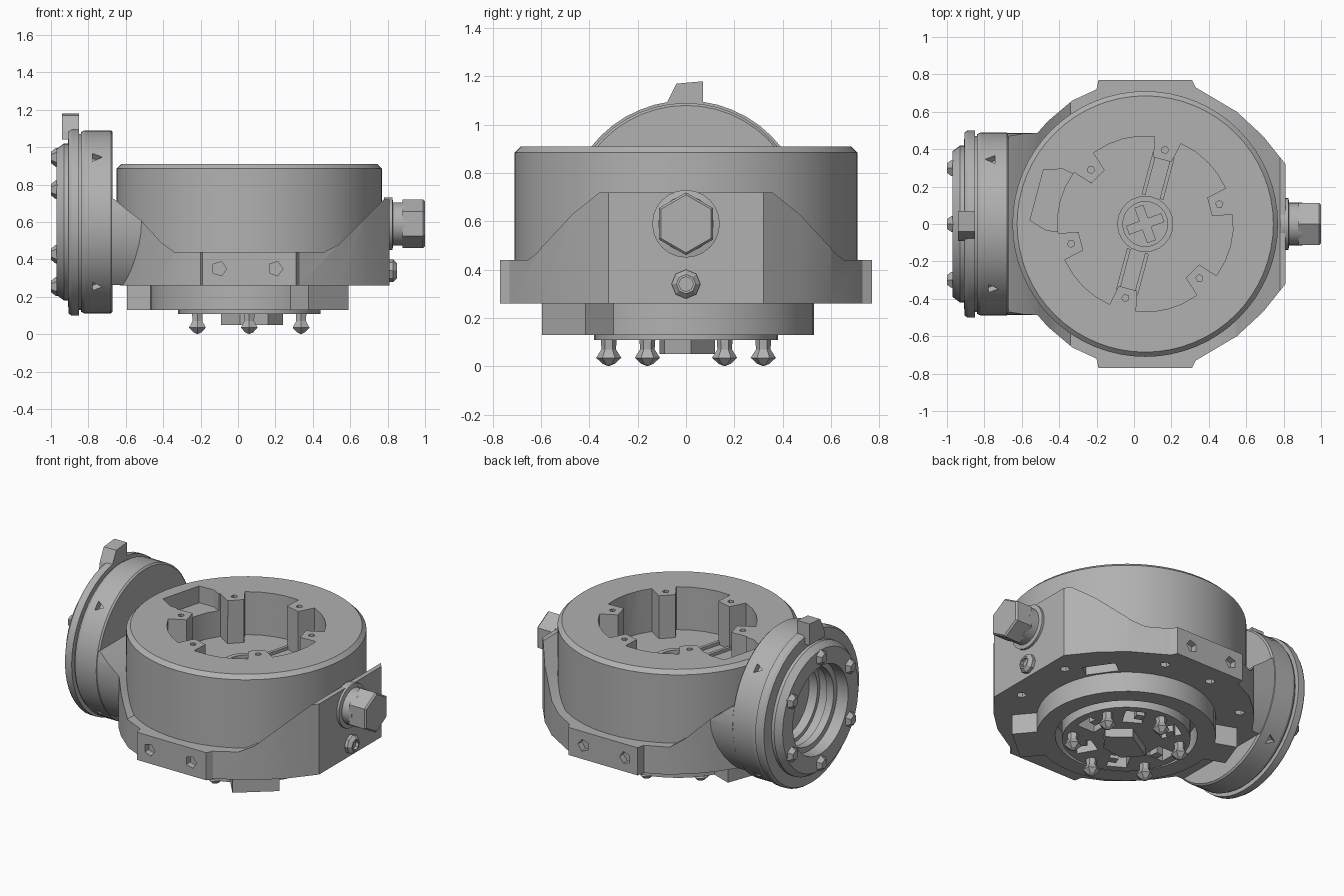
import bpy, bmesh, math
from mathutils import Matrix, Vector

cube = bpy.data.objects.get("Cube")
if cube:
    bpy.data.objects.remove(cube)

metal = bpy.data.materials.new("grey_metal")
metal.use_nodes = True
grey = (0.44, 0.44, 0.44, 1)
metal.diffuse_color = grey
metal.node_tree.nodes["Principled BSDF"].inputs["Base Color"].default_value = grey

CX = 0.06                      # drum axis
RING_Z = 0.6                   # side ring axis
TO_X = Matrix.Rotation(math.pi / 2, 4, 'Y')
TO_Y = Matrix.Rotation(math.pi / 2, 4, 'X')


def finish(name, bm, matrix):
    bmesh.ops.remove_doubles(bm, verts=bm.verts, dist=0.0001)
    bmesh.ops.transform(bm, matrix=matrix, verts=bm.verts)
    bmesh.ops.recalc_face_normals(bm, faces=bm.faces)
    mesh = bpy.data.meshes.new(name)
    bm.to_mesh(mesh)
    bm.free()
    mesh.materials.append(metal)
    obj = bpy.data.objects.new(name, mesh)
    bpy.context.collection.objects.link(obj)
    return obj


def lathe(name, profile, matrix=Matrix(), seg=48):
    """Spin (radius, height) points about z."""
    bm = bmesh.new()
    vs = [bm.verts.new((r, 0, h)) for r, h in profile]
    es = [bm.edges.new(p) for p in zip(vs, vs[1:])]
    bmesh.ops.spin(bm, geom=vs + es, cent=(0, 0, 0), axis=(0, 0, 1),
                   angle=2 * math.pi, steps=seg)
    return finish(name, bm, matrix)


def prism(name, points, low, high, matrix=Matrix()):
    bm = bmesh.new()
    face = bm.faces.new([bm.verts.new((x, y, low)) for x, y in points])
    out = bmesh.ops.extrude_face_region(bm, geom=[face])["geom"]
    tops = [v for v in out if isinstance(v, bmesh.types.BMVert)]
    bmesh.ops.translate(bm, vec=(0, 0, high - low), verts=tops)
    return finish(name, bm, matrix)


def rod(name, radius, low, high, matrix, seg=6):
    return lathe(name, [(0, low), (radius, low), (radius, high), (0, high)], matrix, seg)


def at(x, y, z):
    return Matrix.Translation((x, y, z))


def around(deg):
    return at(CX, 0, 0) @ Matrix.Rotation(math.radians(deg), 4, 'Z')


def polar(r, deg):
    a = math.radians(deg)
    return r * math.cos(a), r * math.sin(a)


def box(x0, x1, y0, y1):
    return [(x0, y0), (x1, y0), (x1, y1), (x0, y1)]


def select_only(obj):
    bpy.ops.object.select_all(action='DESELECT')
    obj.select_set(True)
    bpy.context.view_layer.objects.active = obj


def cut(obj, cutters):
    for c in cutters:
        c.hide_render = True
        mod = obj.modifiers.new("cut", 'BOOLEAN')
        mod.operation, mod.solver, mod.object = 'DIFFERENCE', 'EXACT', c
        select_only(obj)
        bpy.ops.object.modifier_apply(modifier=mod.name)
        bpy.data.objects.remove(c)


# Main drum with a lobed cavity between six screw bosses
drum = lathe("drum", [(0, 0.33), (0.71, 0.33), (0.71, 0.885), (0.685, 0.91), (0, 0.91)],
             at(CX, 0, 0), 64)
lobes = []
for k in range(6):
    boss = 15 + 60 * k
    lobes += [polar(0.36, boss - 8), polar(0.36, boss + 8)]
    lobes += [polar(0.47, boss + d) for d in (9, 20, 30, 40, 51)]
cavity = prism("cavity_cutter", lobes, 0.63, 1, at(CX, 0, 0))
pocket = prism("pocket_cutter", [(0.3, -0.13), (0.5, -0.17), (0.6, -0.14),
                                 (0.6, 0.14), (0.5, 0.17), (0.3, 0.13)],
               0.8, 1, around(165))
holes = [rod("hole_cutter", 0.02, 0.84, 1, around(15 + 60 * k) @ at(0.41, 0, 0), 5)
         for k in range(6)]
cut(drum, [cavity, pocket] + holes)

# Hub, cross and ribs on the cavity floor
hub = lathe("cavity_hub", [(0.12, 0.62), (0.15, 0.62), (0.15, 0.66), (0.12, 0.66),
                           (0.12, 0.62)], at(CX, 0, 0), 24)
for deg in (20, 110):
    prism("hub_cross", box(-0.1, 0.1, -0.025, 0.025), 0.62, 0.65, around(deg))
for deg in (75, 255):
    for side in (-1, 1):
        prism("floor_rib", box(0.15, 0.38, side * 0.05 - 0.01, side * 0.05 + 0.01),
              0.62, 0.65, around(deg))

# Yoke wrapped round the drum, with a round neck running into the side ring
rim = [(-0.8, 0.8), (-0.66, 0.72), (-0.6, 0.67), (-0.52, 0.61), (-0.41, 0.49), (-0.34, 0.44),
       (0.46, 0.44), (0.54, 0.48), (0.66, 0.6), (0.78, 0.72), (1, 0.72), (1, 1.2), (-0.8, 1.2)]


def cut_rim(obj, extra):
    cut(obj, [prism("rim_cutter", rim, -1, 1, TO_Y)] + extra)


half = [(0.81, 0.32), (0.69, 0.47), (0.55, 0.6), (0.33, 0.73), (0.31, 0.77),
        (-0.19, 0.77), (-0.2, 0.72), (-0.33, 0.66), (-0.46, 0.55), (-0.54, 0.46), (-0.63, 0.33)]
yoke = prism("yoke", half + [(x, -y) for x, y in reversed(half)], 0.26, 0.85)
cutters = [prism("notch_cutter", box(0.54, 0.63, -0.1, 0.1), 0, 0.34, around(35))]
for side in (-1, 1):
    for x in (-0.1, 0.2):
        cutters.append(rod("pad_hole_cutter", 0.04, -0.04, 0.04,
                           at(x, side * 0.77, 0.35) @ TO_Y, 5))
    for x, y in ((-0.05, 0.64), (0.28, 0.62), (0.7, 0.2), (-0.42, 0.47)):
        cutters.append(rod("base_hole_cutter", 0.03, 0.2, 0.3, at(x, side * y, 0), 5))
cut_rim(yoke, cutters)
neck = lathe("neck", [(0, -0.7), (0.487, -0.7), (0.487, -0.48), (0, -0.48)],
             at(0, 0, RING_Z) @ TO_X)
cut_rim(neck, [prism("neck_base_cutter", box(-1, 0, -1, 1), -1, 0.262)])

# Side ring with stepped flange and bore, spun about x
ring = lathe("side_ring", [(0, -0.72), (0.24, -0.72), (0.24, -0.78), (0.265, -0.78),
                           (0.265, -0.84), (0.25, -0.84), (0.25, -0.89), (0.285, -0.89),
                           (0.285, -0.97), (0.39, -0.97), (0.42, -0.93), (0.42, -0.91),
                           (0.49, -0.905), (0.5, -0.89), (0.5, -0.85), (0.47, -0.85),
                           (0.47, -0.84), (0.48, -0.84), (0.49, -0.82), (0.49, -0.68),
                           (0.48, -0.67), (0, -0.67)], at(0, 0, RING_Z) @ TO_X)
dimples = []
for deg in (45, 135, 225, 315):
    y, z = polar(0.5, deg)
    turn = Vector((0, y, z)).to_track_quat('Z', 'Y').to_matrix().to_4x4()
    dimples.append(rod("dimple_cutter", 0.035, -0.05, 0.03, at(-0.76, y, RING_Z + z) @ turn, 3))
cut(ring, dimples)

# Flange bolts
for k in range(6):
    y, z = polar(0.345, 30 + 60 * k)
    lathe("flange_bolt", [(0, -1), (0.03, -1), (0.05, -0.975), (0.05, -0.94), (0, -0.94)],
          at(0, y, RING_Z + z) @ TO_X, 6)

# Locating tab on top of the flange: profile in y and z, extruded along x
prism("flange_tab", [(-0.09, 1.04), (-0.08, 1.09), (-0.04, 1.17), (0.07, 1.18), (0.07, 1.04)],
      -0.94, -0.85, Matrix(((0, 0, 1, 0), (1, 0, 0, 0), (0, 1, 0, 0), (0, 0, 0, 1))))

# Side plug and the small screw beneath it
collar = lathe("plug_collar", [(0, 0.78), (0.14, 0.78), (0.14, 0.825), (0.115, 0.83),
                               (0.115, 0.9), (0, 0.9)], at(0, 0, 0.59) @ TO_X, 24)
lathe("plug_head", [(0, 0.88), (0.13, 0.88), (0.13, 0.99), (0.12, 1), (0, 1)],
      at(0, 0, 0.59) @ TO_X, 6)
lathe("side_screw", [(0, 0.78), (0.06, 0.78), (0.06, 0.83), (0.04, 0.85),
                     (0.03, 0.85), (0.03, 0.83), (0, 0.83)], at(0, 0, 0.34) @ TO_X, 8)

# Lower collar and its two tabs
lower = lathe("lower_collar", [(0.42, 0.28), (0.42, 0.13), (0.53, 0.13), (0.53, 0.28),
                               (0.42, 0.28)], at(CX, 0, 0), 48)
for deg, reach, wide in ((-50, 0.66, 0.14), (160, 0.66, 0.1)):
    prism("collar_tab", box(0.48, reach, -wide, wide), 0.13, 0.27, around(deg))

# Bottom plate with pockets, screws and blocks
plate = lathe("bottom_plate", [(0, 0.28), (0.38, 0.28), (0.38, 0.108), (0, 0.108)],
              at(CX, 0, 0), 36)
cut(plate, [prism("plate_pocket_cutter", box(0.2, 0.33, -0.06, 0.06), 0.05, 0.2,
                  around(60 * k)) for k in range(6)])
for k in range(6):
    lathe("bottom_screw", [(0, 0), (0.025, 0.01), (0.052, 0.035), (0.03, 0.07),
                           (0.035, 0.14), (0, 0.14)],
          around(30 + 60 * k) @ at(0.32, 0, 0), 6)
    prism("bottom_block", box(0.24, 0.29, -0.03, 0.03), 0.11, 0.22, around(60 * k + 8))
prism("bottom_key", [(-0.15, 0), (-0.05, -0.11), (0.1, -0.09), (0.18, 0.02), (0.05, 0.12)],
      0.05, 0.12, at(CX, 0, 0))

# Smooth round walls, keep edges sharp
for obj in (drum, ring, yoke, neck, lower, plate, collar, hub):
    select_only(obj)
    bpy.ops.object.shade_smooth_by_angle(angle=math.radians(25))
